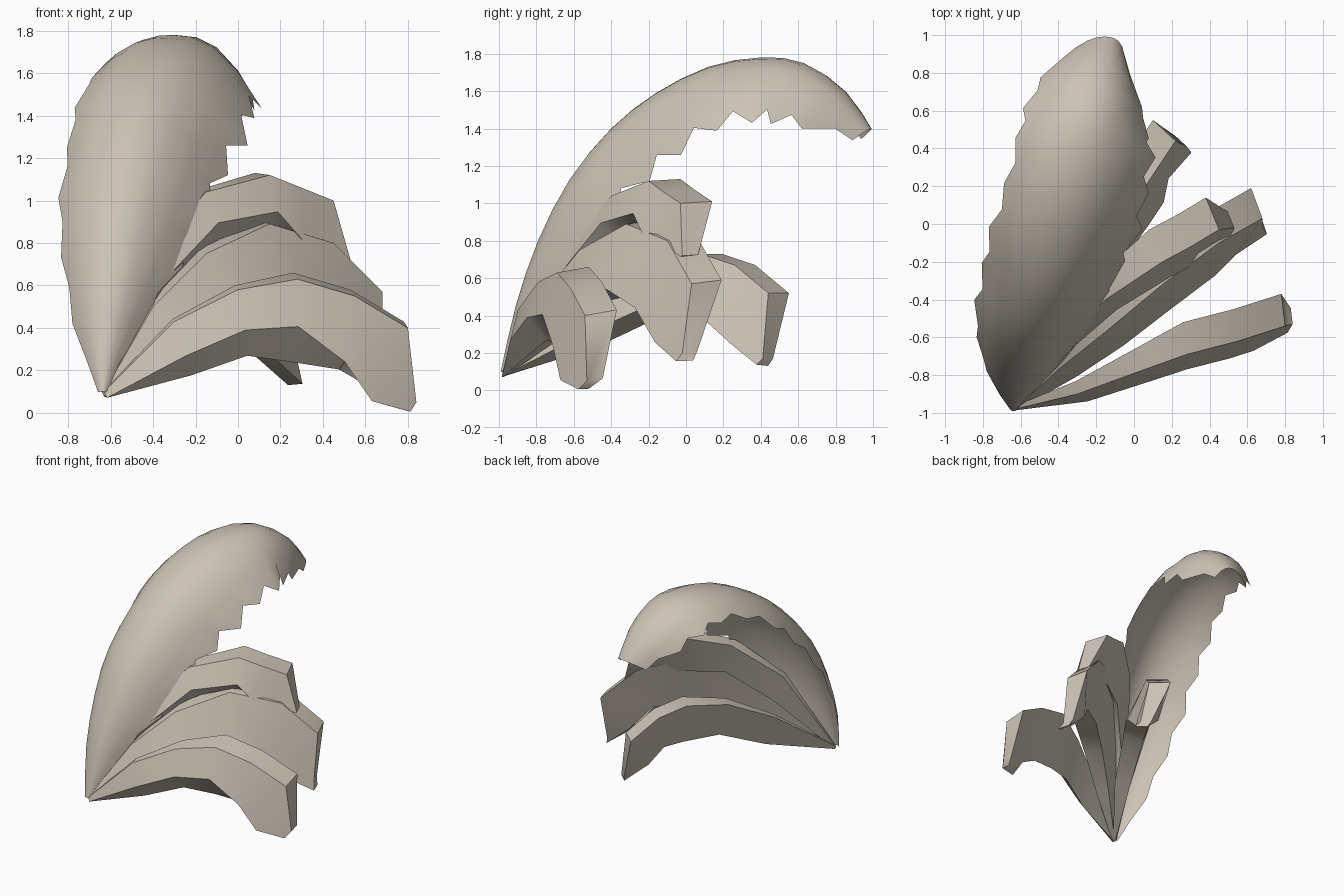
import bpy, bmesh, math
from mathutils import Vector

cube = bpy.data.objects.get("Cube")
if cube:
    bpy.data.objects.remove(cube, do_unlink=True)

ivory = bpy.data.materials.new("warm_ivory")
ivory.use_nodes = True
ivory.diffuse_color = (0.6, 0.545, 0.46, 1)
ivory.node_tree.nodes["Principled BSDF"].inputs["Base Color"].default_value = ivory.diffuse_color

DOWN = Vector((0, 0, -1))


def loft(name, rows, angle, closed):
    """Skin rows that run left to right, root to tip, as a sheet or capped tube."""
    bm = bmesh.new()
    grid = [[bm.verts.new(p) for p in row] for row in rows]
    count = len(rows[0])
    for low, high in zip(grid, grid[1:]):
        for j in range(count if closed else count - 1):
            k = (j + 1) % count
            bm.faces.new((low[j], low[k], high[k], high[j]))
    if closed:
        bm.faces.new(grid[-1])
    mesh = bpy.data.meshes.new(name)
    bm.to_mesh(mesh)
    bm.free()
    mesh.materials.append(ivory)
    obj = bpy.data.objects.new(name, mesh)
    bpy.context.collection.objects.link(obj)
    bpy.ops.object.select_all(action="DESELECT")
    obj.select_set(True)
    bpy.context.view_layer.objects.active = obj
    bpy.ops.object.shade_smooth_by_angle(angle=math.radians(angle))


def inward(path, i):
    """Direction to the hollow side of an arching path at point i."""
    tangent = path[min(i + 1, len(path) - 1)] - path[max(i - 1, 0)]
    heading = Vector((tangent.x, tangent.y, 0))
    flat = heading.length
    return (heading.normalized() * tangent.z + DOWN * flat).normalized()


def catmull(values, t):
    """Smooth value through a list at fractional index t."""
    i = min(int(t), len(values) - 2)
    f = t - i
    a, b, c, d = (values[min(max(k, 0), len(values) - 1)] for k in range(i - 1, i + 3))
    return (b * 2 + (c - a) * f + (a * 2 - b * 5 + c * 4 - d) * f ** 2
            + (b * 3 - a - c * 3 + d) * f ** 3) * 0.5


# Large arched plume: rounded open section with toothed edges
spine = [Vector(p) for p in (
    (-.64, -.99, .1), (-.63, -.91, .45), (-.6, -.79, .8), (-.56, -.62, 1.13),
    (-.5, -.4, 1.4), (-.45, -.16, 1.59), (-.38, .12, 1.73), (-.31, .4, 1.78),
    (-.24, .63, 1.75), (-.19, .85, 1.6), (-.13, .99, 1.4))]
left_width = (.02, .17, .27, .33, .34, .34, .32, .32, .33, .27, .14)
right_width = (.02, .16, .28, .36, .39, .45, .43, .42, .35, .29, .12)
left_drop = (.01, .11, .17, .21, .21, .18, .16, .16, .19, .17, .1)
right_drop = (.01, .16, .28, .36, .39, .39, .36, .35, .35, .28, .11)
across = Vector((1, -.15, 0))
steps = [k / 2 for k in range(2 * len(spine) - 1)]
path = [catmull(spine, t) for t in steps]
rows = []
for i, t in enumerate(steps):
    n = inward(path, i)
    row = []
    for u in (-1, -.72, -.45, -.2, 0, .2, .45, .72, 1):
        if abs(u) == 1 and i % 2:
            u *= 0.9
        width = catmull(left_width if u < 0 else right_width, t)
        depth = catmull(left_drop if u < 0 else right_drop, t)
        row.append(path[i] + across * width * u + n * depth * abs(u) ** 2.3)
    rows.append(row)
loft("large_plume", rows, 60, False)

# Small arched plumes: four-sided tubes with a low keel that curl to a narrow tip
root = (-.63, -.98, .1)
top_width = (.1, .4, .7, 1, 1, 1, .5)
flare_width = (.1, .7, .9, 1, 1, 1, .5)
keel_drop = (.03, .27, .32, .4, .36, .34, .06)
shallow_front = (.03, .16, .18, .21, .3, .38, .05)
deep_front = (.03, .2, .27, .34, .37, .38, .05)


def small_plume(name, ridge, side, scale, flare, front_drop):
    ridge = [Vector(p) for p in (root, *ridge)]
    side = Vector(side)
    rows = []
    for i, front in enumerate(ridge):
        drop = (inward(ridge, i) + DOWN).normalized() * scale
        wide = side * top_width[i]
        lip = side * flare_width[i] * flare
        rows.append((front + wide * 0.25 + drop * keel_drop[i], front + wide, front,
                     front - lip + drop * front_drop[i]))
    loft(name, rows, 50, True)


small_plume("lowest_plume", (
    (-.3, -.9, .43), (0, -.79, .58), (.28, -.69, .63), (.55, -.62, .55),
    (.8, -.54, .4), (.84, -.53, .05)), (-.02, .17, .03), 1, .45, shallow_front)
small_plume("middle_plume", (
    (-.4, -.77, .5), (-.15, -.57, .75), (.15, -.32, .89), (.45, -.1, .8),
    (.68, .03, .57), (.68, -.02, .2)), (-.06, .16, .02), .95, .8, deep_front)
small_plume("upper_plume", (
    (-.41, -.66, .74), (-.15, -.4, 1.04), (.15, -.2, 1.12), (.3, -.12, 1.06),
    (.45, -.03, 1), (.53, -.02, .72)), (-.07, .17, .01), .8, .5, shallow_front)
small_plume("rear_plume", (
    (-.38, -.55, .45), (-.2, -.2, .66), (-.02, .08, .73), (.1, .26, .67),
    (.22, .44, .52), (.28, .41, .17)), (-.12, .11, 0), .85, .8, deep_front)
